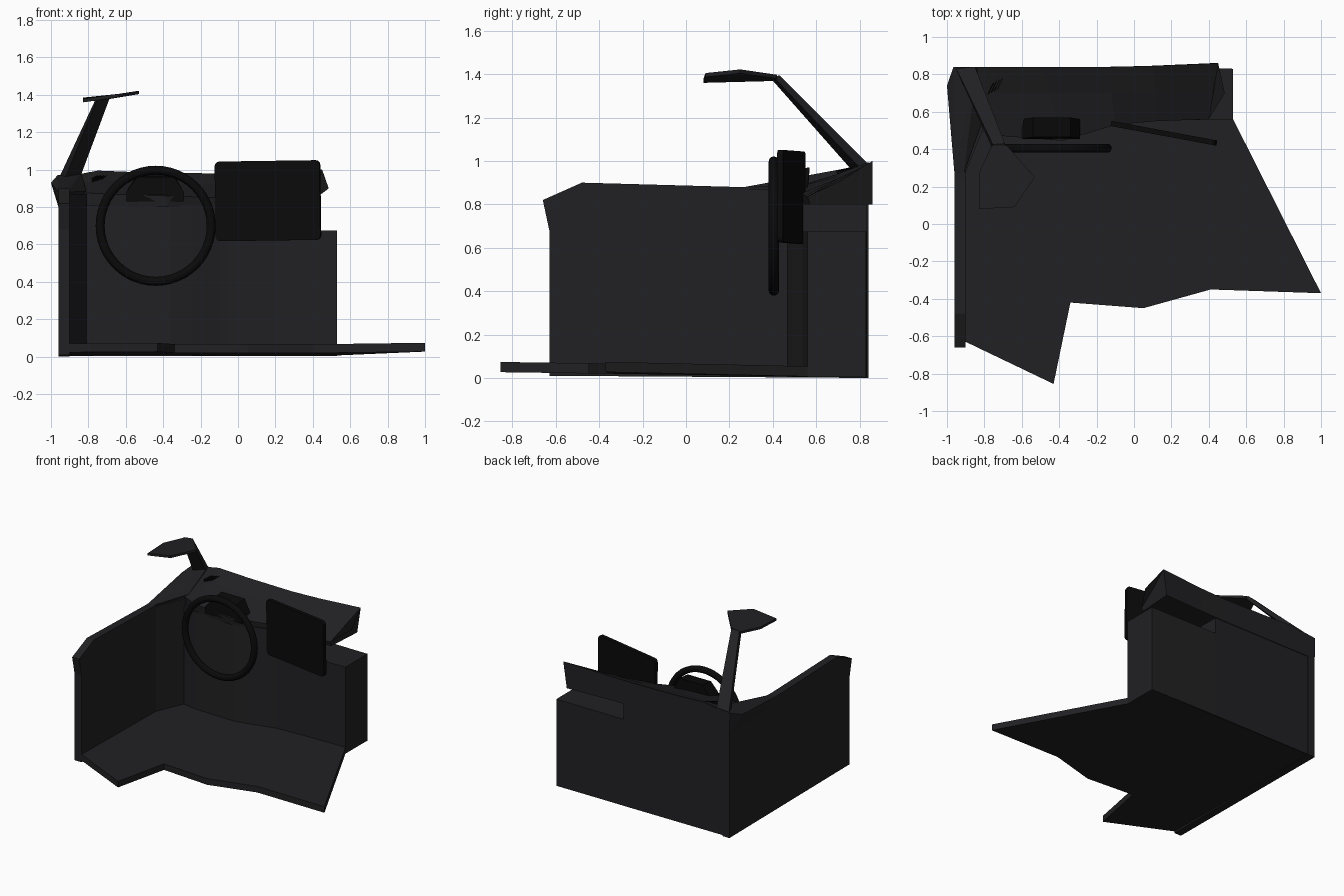
import bpy, bmesh, math
from mathutils import Vector

if "Cube" in bpy.data.objects:
    bpy.data.objects.remove(bpy.data.objects["Cube"])


def material(name, rgb):
    m = bpy.data.materials.new(name)
    m.diffuse_color = (*rgb, 1)
    m.use_nodes = True
    m.node_tree.nodes["Principled BSDF"].inputs["Base Color"].default_value = m.diffuse_color
    return m


TRIM = material("dark_trim", (0.015, 0.015, 0.017))
BLACK = material("black_gloss", (0.003, 0.003, 0.003))


def finish(name, bm, mat=TRIM):
    bmesh.ops.recalc_face_normals(bm, faces=bm.faces)
    me = bpy.data.meshes.new(name)
    bm.to_mesh(me)
    bm.free()
    me.materials.append(mat)
    ob = bpy.data.objects.new(name, me)
    bpy.context.collection.objects.link(ob)
    return ob


def loft(name, rings, mat=TRIM):
    """Skin equal-length closed rings and cap both ends."""
    bm = bmesh.new()
    vs = [[bm.verts.new(p) for p in r] for r in rings]
    n = len(vs[0])
    for a, b in zip(vs, vs[1:]):
        for i in range(n):
            j = (i + 1) % n
            bm.faces.new((a[i], a[j], b[j], b[i]))
    bm.faces.new(vs[0])
    bm.faces.new(vs[-1][::-1])
    return finish(name, bm, mat)


def slab(name, plan, z0, z1, mat=TRIM):
    return loft(name, [[(x, y, z) for x, y in plan] for z in (z0, z1)], mat)


def hull(name, pts, mat=TRIM):
    bm = bmesh.new()
    for p in pts:
        bm.verts.new(p)
    r = bmesh.ops.convex_hull(bm, input=bm.verts)
    bmesh.ops.delete(bm, geom=[g for g in r["geom_interior"]
                               if isinstance(g, bmesh.types.BMVert)], context='VERTS')
    return finish(name, bm, mat)


# Floor pan: cut-away outline, rising slightly toward the front
plan = [(-.93, .83), (-.93, -.62), (-.90, -.63), (-.43, -.855), (-.34, -.42),
        (.05, -.45), (.41, -.35), (1.0, -.37), (.53, .56), (.53, .83)]
loft("floor_pan", [[(x, y, t + .014 * (.83 - y) + max(0, x - .53) * .016)
                    for x, y in plan] for t in (0.003, .05)])

# Left door: side profile between outer and inner skins
prof = [(-.63, .01), (-.63, .68), (-.66, .82), (-.48, .90), (.24, .88),
        (.55, .89), (.84, .93), (.84, .0)]
loft("left_door", [[(x, y, z) for y, z in prof] for x in (-.96, -.90)])

# Kick panel closing the door against the bulkhead
slab("kick_panel", [(-.91, .25), (-.81, .50), (-.81, .835), (-.91, .835)], .01, .87)

# Bulkhead: bowed left section and lower right box
slab("bulkhead_left", [(-.93, .835), (-.93, .52), (-.70, .475), (-.36, .465),
                       (-.24, .49), (-.10, .53), (-.05, .54), (-.05, .835)], .005, .81)
slab("bulkhead_right", [(-.05, .835), (-.05, .54), (.20, .555), (.53, .56), (.53, .83)],
     .005, .675)

# Dashboard wedge: back top, mid top, front top, front bottom, back bottom
dash = []
for xb, yb, zb, xm, zm, xf, yf, zf in [
        (-.93, .84, .96, -.90, .92, -.88, .54, .88),
        (-.75, .84, .995, -.73, .94, -.70, .47, .87),
        (-.50, .84, .985, -.45, .93, -.38, .445, .86),
        (-.13, .84, .98, -.12, .92, -.10, .53, .85),
        (.10, .845, .985, .12, .92, .12, .55, .84),
        (.45, .86, 1.0, .485, .90, .40, .56, .835)]:
    dash.append([(xb, yb, zb), (xm, .70, zm), (xf, yf, zf),
                 (xf, yf + .01, .80), (xb - .03, yb, .80)])
loft("dashboard", dash)

# Corner flare under the windscreen pillar
hull("pillar_base", [(-.96, .27, .88), (-.91, .27, .88), (-1.0, .74, .93),
                     (-.965, .84, .97), (-.81, .55, .885), (-.84, .84, .985),
                     (-.96, .30, .83), (-.96, .84, .80), (-.82, .55, .80)])

# Windscreen pillar and roof corner
loft("windscreen_pillar", [
    [(-.955, .84, .96), (-.85, .84, .985), (-.84, .80, .97), (-.93, .78, .94)],
    [(-.755, .425, 1.39), (-.69, .43, 1.395), (-.685, .405, 1.385), (-.755, .40, 1.37)]])
roof = [(-.83, .08, 1.378), (-.64, .09, 1.405), (-.53, .25, 1.422),
        (-.68, .42, 1.397), (-.76, .42, 1.387), (-.83, .27, 1.385)]
loft("roof_corner", [[(x, y, z - d) for x, y, z in roof] for d in (0, .018)])

# Instrument binnacle
loft("instrument_binnacle", [
    [(-.60, y, .83), (-.29, y, .83), (-.29, y, .88), (-.34, y + .01, zt),
     (-.54, y + .01, zt), (-.60, y, .88)] for y, zt in ((.455, .96), (.56, .97))], BLACK)

# Steering wheel rim
bpy.ops.mesh.primitive_torus_add(location=(-.44, .405, .70), rotation=(math.pi / 2, 0, 0),
                                 major_radius=.297, minor_radius=.024,
                                 major_segments=48, minor_segments=12)
rim = bpy.context.object
rim.name = "steering_wheel_rim"
rim.data.materials.append(BLACK)
bpy.ops.object.shade_smooth_by_angle()

# Centre screen: rounded rectangle turned toward the driver
w, h, r, t = .285, .213, .025, .014
outline = []
for k, (sx, sz) in enumerate([(1, 1), (-1, 1), (-1, -1), (1, -1)]):
    for i in range(4):
        a = math.radians(90 * k + 30 * i)
        outline.append((sx * (w - r) + r * math.cos(a), sz * (h - r) + r * math.sin(a)))
screen = loft("centre_screen", [[(x, y, z) for x, z in outline] for y in (-t, t)], BLACK)
screen.location = (.16, .485, .834)
screen.rotation_euler = (0, math.radians(-0.8), math.radians(-10.5))

# Vent slats on the dashboard top
for i in range(4):
    bpy.ops.mesh.primitive_cube_add(size=1, location=(-.765 + .016 * i, .725 + .008 * i, .952),
                                    rotation=(math.radians(14), 0, math.radians(-25)))
    slat = bpy.context.object
    slat.name = "vent_slat_%d" % (i + 1)
    slat.scale = (.007, .065, .02)
    slat.data.materials.append(BLACK)
